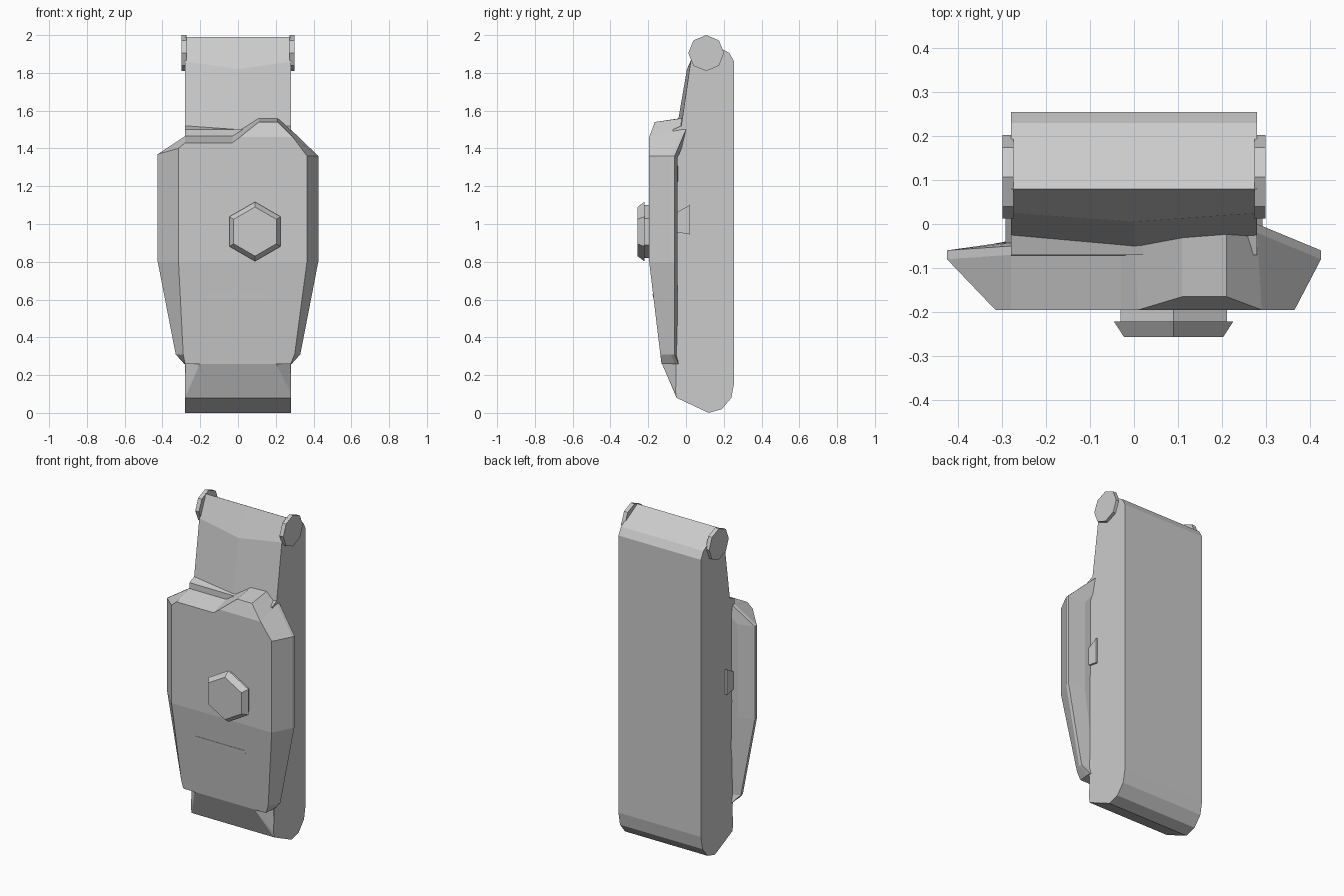
import bpy, bmesh, math
from mathutils import Matrix

if "Cube" in bpy.data.objects:
    bpy.data.objects.remove(bpy.data.objects["Cube"])


def finish(name, bm):
    bmesh.ops.recalc_face_normals(bm, faces=bm.faces)
    me = bpy.data.meshes.new(name)
    bm.to_mesh(me)
    bm.free()
    ob = bpy.data.objects.new(name, me)
    bpy.context.collection.objects.link(ob)
    return ob


def loft(name, rings, front=None):
    """Bridge matching closed rings; cap the ends (front = custom first cap)."""
    bm = bmesh.new()
    vs = [[bm.verts.new(p) for p in r] for r in rings]
    n = len(rings[0])
    for a, b in zip(vs, vs[1:]):
        for i in range(n):
            j = (i + 1) % n
            bm.faces.new((a[i], a[j], b[j], b[i]))
    for f in front or [range(n)]:
        bm.faces.new([vs[0][i] for i in f])
    bm.faces.new(vs[-1])
    return finish(name, bm)


def prism(name, sides, r1, r2, depth, loc, axis, turn=0):
    bm = bmesh.new()
    rot = Matrix.Rotation(math.radians(90), 4, axis)
    bmesh.ops.create_cone(bm, cap_ends=True, segments=sides, radius1=r1, radius2=r2,
                          depth=depth,
                          matrix=Matrix.Translation(loc) @ rot @ Matrix.Rotation(turn, 4, 'Z'))
    return finish(name, bm)


def hull(name, pts):
    bm = bmesh.new()
    for p in pts:
        bm.verts.new(p)
    bmesh.ops.convex_hull(bm, input=bm.verts)
    return finish(name, bm)


# Slab body: side profile (y, z) with a slightly bulged centre line on the front
profile = [(0.12, 0.0), (0.19, 0.02), (0.24, 0.08), (0.255, 0.16), (0.255, 1.86),
           (0.23, 1.905), (0.08, 1.99), (0.025, 1.86), (-0.025, 1.52),
           (-0.07, 1.50), (-0.075, 1.36), (-0.05, 0.08)]
bulge = {7: (-0.02, -0.04), 8: (-0.025, -0.02)}
rings = []
for x in (-0.28, 0, 0.28):
    ring = []
    for i, (y, z) in enumerate(profile):
        dy, dz = bulge.get(i, (0, 0)) if x == 0 else (0, 0)
        ring.append((x, y + dy, z + dz))
    rings.append(ring)
loft("body", rings)

# Armoured front plate: front outline and wider rear outline
front = [(-0.315, -0.195, 1.40), (-0.28, -0.195, 1.43), (-0.03, -0.195, 1.43),
         (0.01, -0.195, 1.46), (0.11, -0.165, 1.54), (0.21, -0.165, 1.54),
         (0.29, -0.195, 1.46), (0.365, -0.195, 1.36), (0.365, -0.195, 0.8),
         (0.30, -0.136, 0.31), (0.28, -0.13, 0.26), (-0.28, -0.13, 0.26),
         (-0.29, -0.136, 0.31), (-0.315, -0.195, 0.8)]
rim = [(-0.425, -0.08, 1.37), (-0.28, -0.07, 1.465), (-0.03, -0.07, 1.465),
       (0.0, -0.05, 1.49), (0.11, -0.03, 1.56), (0.21, -0.02, 1.56),
       (0.28, -0.02, 1.50), (0.425, -0.08, 1.36), (0.425, -0.08, 0.8),
       (0.33, -0.08, 0.31), (0.285, -0.06, 0.26), (-0.285, -0.06, 0.26),
       (-0.33, -0.08, 0.31), (-0.425, -0.08, 0.8)]
lip = [(x, y + 0.02, z) for x, y, z in rim]
inner = [(x * 0.75, max(y + 0.035, -0.045), z - 0.01) for x, y, z in rim]
loft("front_plate", [front, rim, lip, inner],
     front=[(0, 1, 2, 3, 6, 7, 8, 13), (3, 4, 5, 6), (13, 8, 9, 10, 11, 12)])

# Sloped ledge behind the plate's upper left edge
hull("upper_ledge", [(x, y, z) for x in (-0.28, 0.0)
                     for y, z in ((-0.08, 1.45), (-0.065, 1.475), (-0.03, 1.505), (0.0, 1.45))])

# Tapered chin under the plate
hull("chin", [(s * x, y, z) for s in (-1, 1)
              for x, y, z in ((0.28, -0.05, 0.08), (0.28, -0.055, 0.11), (0.20, -0.128, 0.262),
                              (0.28, -0.05, 0.27), (0.28, 0.0, 0.08), (0.28, 0.0, 0.27))])

# Octagonal hinge caps and small side catches
for s, side in ((-1, "left"), (1, "right")):
    prism("hinge_cap_" + side, 8, 0.095, 0.095, 0.025, (s * 0.286, 0.107, 1.905), 'Y')
    hull("side_catch_" + side, [(s * x, y, z) for x in (0.26, 0.292)
                                for y, z in ((0.02, 0.945), (0.02, 1.10),
                                             (-0.07, 0.96), (-0.07, 1.05))])

# Hexagonal front knob: stem and bevelled head
prism("knob_stem", 6, 0.14, 0.14, 0.06, (0.09, -0.195, 0.96), 'X', math.radians(30 - 30 * 1))
prism("knob_head", 6, 0.157, 0.13, 0.036, (0.09, -0.239, 0.96), 'X')

# Thin raised strip on the lower plate
hull("trim_strip", [(x, y, z) for x in (-0.17, 0.17)
                    for y, z in ((-0.177, 0.63), (-0.175, 0.61), (-0.16, 0.61), (-0.16, 0.63))])

# Put hexagon corners on the horizontal axis and octagon corners at the top
for ob in bpy.data.objects:
    ob.data.update()
